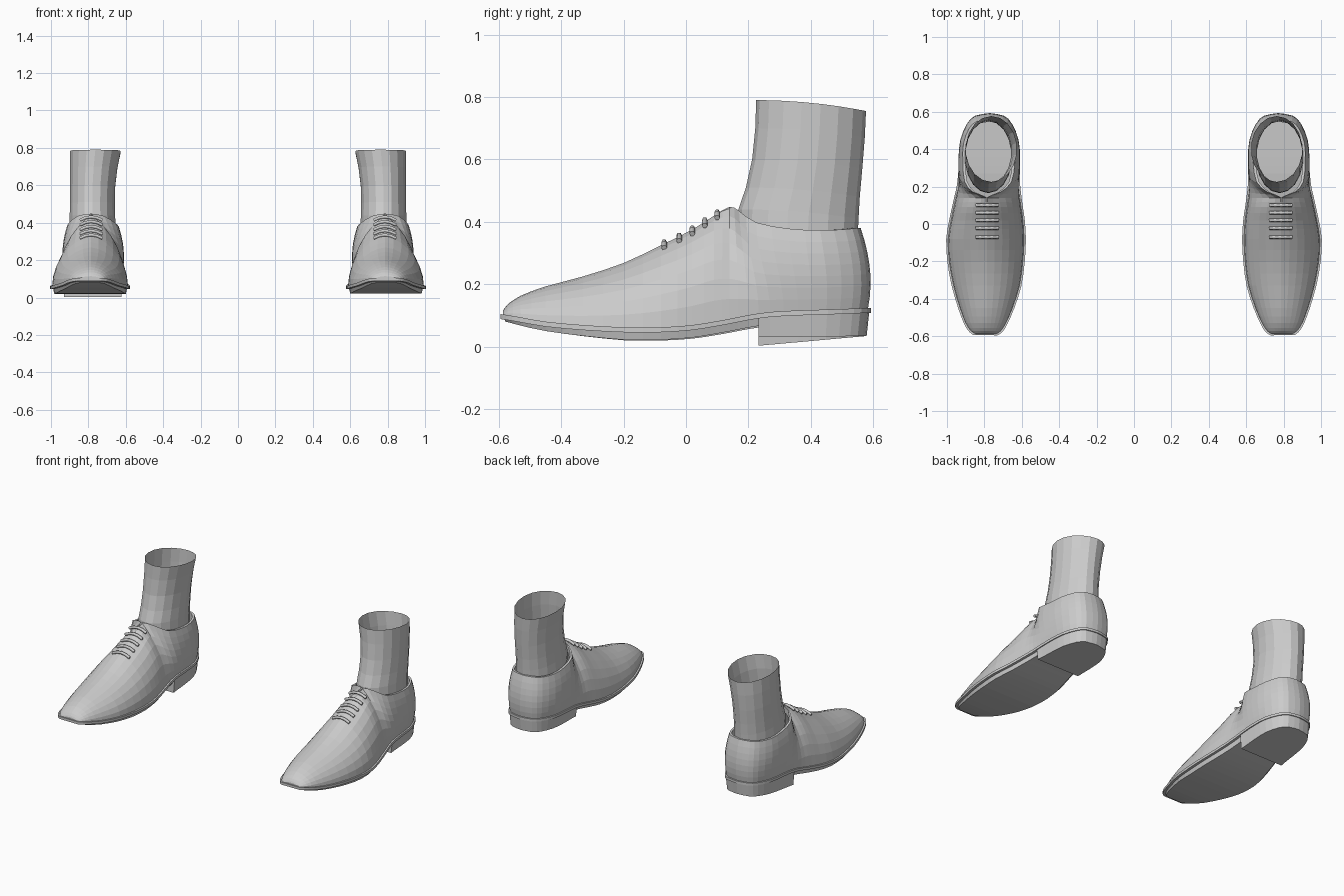
import bpy, bmesh, math
from mathutils import Vector

if "Cube" in bpy.data.objects:
    bpy.data.objects.remove(bpy.data.objects["Cube"])

CX = 0.787
# front stations: y, inner x, outer x, welt z, ridge z
FRONT = [(-.587, .735, .85, .10, .114), (-.572, .712, .872, .098, .135),
         (-.53, .685, .90, .09, .163), (-.45, .65, .93, .076, .193),
         (-.33, .612, .965, .065, .225), (-.2, .594, .988, .058, .268),
         (-.08, .588, .994, .058, .325), (.02, .594, .978, .065, .375),
         (.09, .604, .963, .076, .42), (.14, .611, .952, .085, .448)]
# rear stations: y, inner x, outer x, welt z, then collar y, inner x, outer x, z
REAR = [(.2, .618, .938, .097, .17, .715, .86, .435),
        (.27, .62, .93, .107, .225, .655, .905, .398),
        (.36, .62, .925, .112, .33, .637, .915, .378),
        (.45, .628, .915, .115, .43, .64, .912, .373),
        (.53, .66, .885, .118, .51, .667, .882, .376),
        (.57, .70, .845, .12, .548, .708, .842, .38),
        (.583, .772, .772, .12, .56, .772, .772, .38)]


def smooth_rows(rows):
    """Insert one interpolated station between each pair."""
    out = []
    for i in range(len(rows) - 1):
        a, b, c, d = rows[max(i - 1, 0)], rows[i], rows[i + 1], rows[min(i + 2, len(rows) - 1)]
        out += [b, tuple((9 * (q + r) - p - s) / 16 for p, q, r, s in zip(a, b, c, d))]
    out.append(rows[-1])
    fixed = []
    for y, xi, xo, zw, yt, ti, to, zt in out:
        ti = min(ti, CX)
        fixed.append((y, xi, xo, zw, yt, ti, max(to, ti), zt))
    return fixed


ROWS = smooth_rows([(y, a, b, w, y, CX, CX, z) for y, a, b, w, z in FRONT] + REAR)


def around(rows, inner, outer):
    """Closed loop: inner side toe to heel, then outer side back to toe."""
    return [inner(r) for r in rows] + [outer(r) for r in rows[-2::-1]]


def outward(p):
    c = Vector((CX, min(max(p.y, -.52), .38), p.z))
    d = p - c
    return d.normalized() if d.length > 1e-6 else Vector((0, 0, 0))


def loft(name, rings, side, cap_first=False, cap_last=False):
    bm = bmesh.new()
    vs = [[bm.verts.new((p.x * side, p.y, p.z)) for p in ring] for ring in rings]
    n = len(rings[0])
    for a, b in zip(vs, vs[1:]):
        for i in range(n):
            j = (i + 1) % n
            bm.faces.new((a[i], a[j], b[j], b[i]))
    for use, ring in ((cap_first, vs[0]), (cap_last, vs[-1])):
        if use:
            for k in range(n // 2):
                q = [ring[k], ring[k + 1], ring[n - 2 - k], ring[n - 1 - k]]
                bm.faces.new(list(dict.fromkeys(q)))
    bmesh.ops.remove_doubles(bm, verts=bm.verts, dist=1e-4)
    bmesh.ops.recalc_face_normals(bm, faces=bm.faces)
    me = bpy.data.meshes.new(name)
    bm.to_mesh(me)
    bm.free()
    ob = bpy.data.objects.new(name, me)
    bpy.context.collection.objects.link(ob)
    return ob


def upper_profile(p, t):
    """Curve from welt point p up to the ridge or collar point t."""
    h = t.z - p.z
    f = min(max((p.y - .08) / .16, 0), 1)
    out = outward(p)
    flat = Vector((p.x - t.x, p.y - t.y, 0))
    c1 = p + Vector((0, 0, h * (.5 - .15 * f))) + out * .018 * f
    c2 = t + (flat * .5 - Vector((0, 0, .04 * h))) * (1 - f) + (out * .03 - Vector((0, 0, h * .35))) * f
    pts = []
    for k in range(8):
        u = k / 7
        v = 1 - u
        pts.append(p * v**3 + c1 * 3 * u * v * v + c2 * 3 * u * u * v + t * u**3)
    # collar lip folded inward
    pts.append(t - out * .014 * f)
    pts.append(t - out * .014 * f - Vector((0, 0, .06 * f)))
    return pts


def outline(rows, grow, z):
    def pt(r, x):
        p = Vector((x, r[0], r[3]))
        q = p + outward(p) * grow
        q.z = z(r)
        return q
    return around(rows, lambda r: pt(r, r[1]), lambda r: pt(r, r[2]))


def tube(name, pts, radius, side):
    cu = bpy.data.curves.new(name, 'CURVE')
    cu.dimensions = '3D'
    cu.bevel_depth = radius
    cu.bevel_resolution = 1
    cu.use_fill_caps = True
    sp = cu.splines.new('POLY')
    sp.points.add(len(pts) - 1)
    for q, (x, y, z) in zip(sp.points, pts):
        q.co = (x * side, y, z, 1)
    ob = bpy.data.objects.new(name, cu)
    bpy.context.collection.objects.link(ob)


def build_shoe(side, label, drop):
    # leather upper
    base = around(ROWS, lambda r: Vector((r[1], r[0], r[3])), lambda r: Vector((r[2], r[0], r[3])))
    top = around(ROWS, lambda r: Vector((r[5], r[4], r[7])), lambda r: Vector((r[6], r[4], r[7])))
    profiles = [upper_profile(p, t) for p, t in zip(base, top)]
    loft(label + "_upper", [list(r) for r in zip(*profiles)], side)

    # welt and outsole
    def thick(r):
        return min(.022, .006 + .04 * (r[0] + .6))
    loft(label + "_welt", [outline(ROWS, .01, lambda r: r[3] + .004),
                           outline(ROWS, .01, lambda r: r[3] - .012)], side, True, True)
    loft(label + "_outsole", [outline(ROWS, -.006, lambda r: r[3] - .012),
                              outline(ROWS, -.012, lambda r: r[3] - .014 - thick(r) - drop * .3 * max(0, r[0] + .4))],
         side, False, True)

    # stacked heel
    heel = [r for r in ROWS if r[0] > .23]
    y0 = heel[0][0]
    def heel_z(r):
        u = (r[0] - y0) / (.583 - y0)
        return .03 - drop * (1 - u) + .004 * u
    loft(label + "_heel", [outline(heel, .004, lambda r: r[3] - .012),
                           outline(heel, -.004, heel_z)], side, True, True)

    # laces
    for y, z in ((-.07, .331), (-.022, .353), (.02, .376), (.06, .402), (.1, .427)):
        tube(label + "_lace", [(.785 + .06 * k, y, z + .004 - .018 * k * k) for k in (-1, -.5, 0, .5, 1)], .009, side)

    # sock: front y, front z, back y, back z, inner x, outer x
    sock = []
    for yf, zf, yb, zb, xi, xo in ((.225, .79, .577, .755, .625, .90), (.222, .70, .573, .67, .643, .90),
                                   (.212, .60, .565, .57, .655, .90), (.192, .51, .557, .48, .657, .90),
                                   (.168, .44, .553, .41, .655, .902), (.165, .38, .55, .34, .652, .905)):
        ring = []
        for k in range(18):
            a = 2 * math.pi * k / 18
            u = (1 - math.cos(a)) / 2
            ring.append(Vector(((xi + xo) / 2 + (xo - xi) / 2 * math.sin(a),
                                yf + (yb - yf) * u, zf + (zb - zf) * u * u)))
        sock.append(ring)
    loft(label + "_sock", sock, side)


build_shoe(1, "right", .0)
build_shoe(-1, "left", .027)
